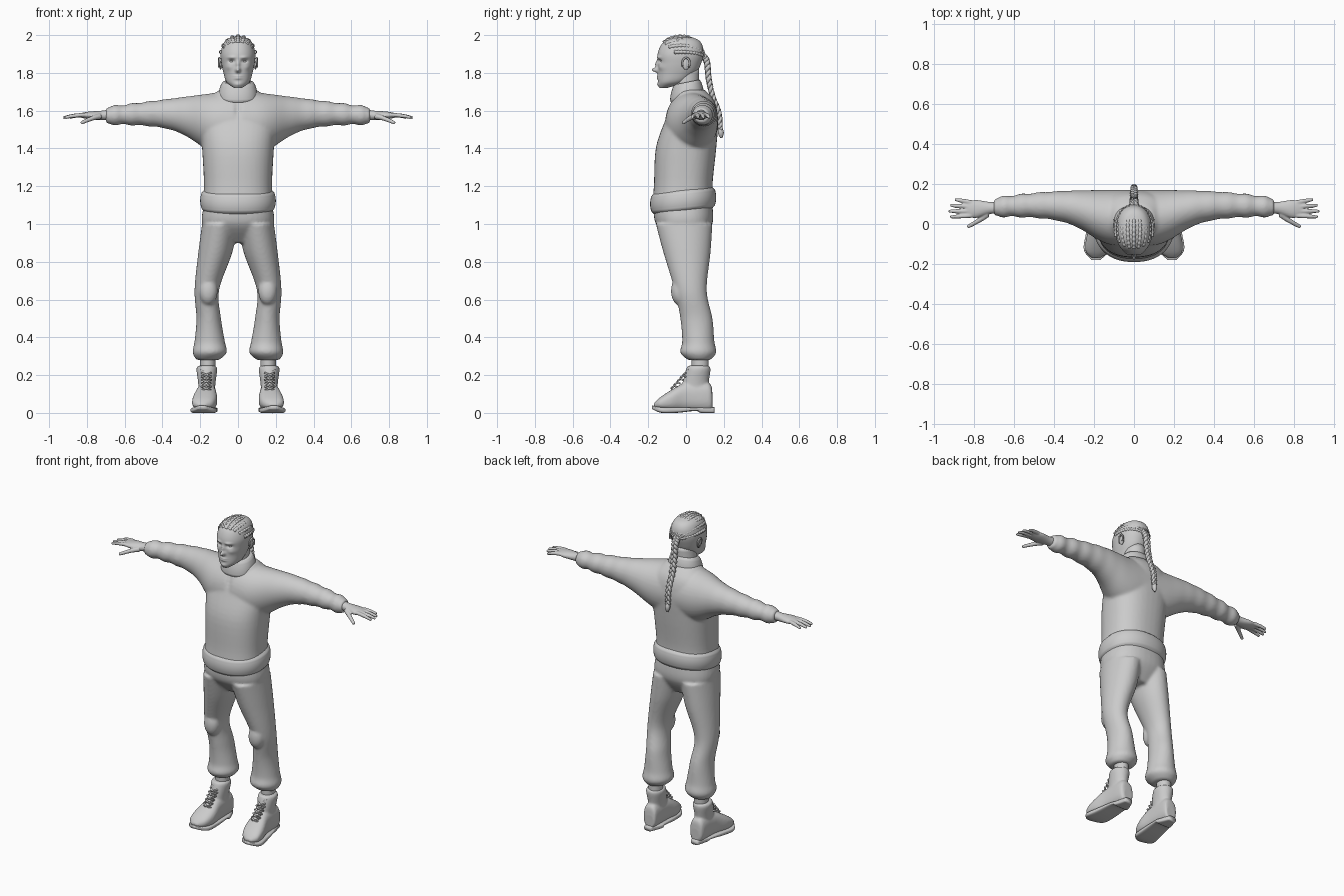
import bpy, bmesh
from math import sin, cos, pi, exp, radians, copysign
from mathutils import Vector, Matrix

if "Cube" in bpy.data.objects:
    bpy.data.objects.remove(bpy.data.objects["Cube"])

grey = bpy.data.materials.new("clay grey")
grey.use_nodes = True
grey.diffuse_color = (.6, .6, .6, 1)
grey.node_tree.nodes["Principled BSDF"].inputs["Base Color"].default_value = grey.diffuse_color

SIDES = {"left": 1, "right": -1}


def spline(rows, steps):
    """Smoothly resample a list of number tuples."""
    result = []
    last = len(rows) - 1
    for i in range(last):
        before, start, end, after = (rows[max(0, min(last, i + k))] for k in (-1, 0, 1, 2))
        for step in range(steps):
            t = step / steps
            result.append([b + t * (c - a) / 2 + t * t * (a - b * 5 / 2 + c * 2 - d / 2)
                           + t ** 3 * ((b - c) * 3 + d - a) / 2
                           for a, b, c, d in zip(before, start, end, after)])
    return result + [list(rows[last])]


def skin(bm, rings):
    """Join rings of points into a closed tube."""
    loops = [[bm.verts.new(point) for point in ring] for ring in rings]
    count = len(loops[0])
    for low, high in zip(loops, loops[1:]):
        for k in range(count):
            nxt = (k + 1) % count
            bm.faces.new((low[k], low[nxt], high[nxt], high[k]))
    bm.faces.new(reversed(loops[0]))
    bm.faces.new(loops[-1])


def loft(bm, axis, rows, side=1, sides=40, steps=5, power=1, tilt=0):
    """Rows hold the axis position, then low and high on the other two axes."""
    u, v = [k for k in range(3) if k != axis]
    rings = []
    for position, u_low, u_high, v_low, v_high in spline(rows, steps):
        ring = []
        for k in range(sides):
            c, s = cos(2 * pi * k / sides), sin(2 * pi * k / sides)
            point = Vector()
            point[axis] = position
            point[u] = (u_low + u_high + (u_high - u_low) * copysign(abs(c) ** power, c)) / 2
            point[v] = (v_low + v_high + (v_high - v_low) * copysign(abs(s) ** power, s)) / 2
            point.z += tilt * point.y
            point.x *= side
            ring.append(point)
        rings.append(ring)
    skin(bm, rings)


def tube(bm, path, radius, reference, sides=8):
    """Round tube along a path; radius is a function of the position along it."""
    points = [Vector(p) for p in path]
    last = len(points) - 1
    rings = []
    for i, point in enumerate(points):
        along = points[min(i + 1, last)] - points[max(i - 1, 0)]
        a = along.cross(Vector(reference)).normalized()
        b = along.cross(a).normalized()
        angles = [2 * pi * k / sides for k in range(sides)]
        rings.append([point + radius(i / last) * (a * cos(q) + b * sin(q)) for q in angles])
    skin(bm, rings)


def ball(bm, centre, size):
    matrix = Matrix.Translation(centre) @ Matrix.Diagonal((*size, 1))
    bmesh.ops.create_uvsphere(bm, u_segments=20, v_segments=12, radius=1, matrix=matrix)


def finish(name, bm, voxel=0, smooth=0):
    """Make the object; a voxel size fuses overlapping pieces into one skin."""
    bmesh.ops.recalc_face_normals(bm, faces=bm.faces[:])
    for face in bm.faces:
        face.smooth = True
    mesh = bpy.data.meshes.new(name)
    bm.to_mesh(mesh)
    bm.free()
    ob = bpy.data.objects.new(name, mesh)
    bpy.context.collection.objects.link(ob)
    if voxel:
        fuse = ob.modifiers.new("fuse", "REMESH")
        fuse.mode, fuse.voxel_size, fuse.use_smooth_shade = "VOXEL", voxel, True
        soften = ob.modifiers.new("soften", "SMOOTH")
        soften.iterations = smooth
        graph = bpy.context.evaluated_depsgraph_get()
        ob.data = bpy.data.meshes.new_from_object(ob.evaluated_get(graph))
        ob.modifiers.clear()
    ob.data.materials.clear()
    ob.data.materials.append(grey)


def wide(z, half_width, front, back):
    return (z, -half_width, half_width, front, back)


def sleeve(x):
    """Sleeve section: deep at the armpit, slim and creased towards the cuff."""
    armpit = 1 / (1 + (x * 4) ** 4)
    crease = sin(x * 70) * x ** 3 / 50
    return (x, .04 - .15 * armpit - crease, .17 - .12 * x ** 3 + crease,
            1.53 - .16 * armpit - crease, 1.71 - .13 * x + crease)


# Sweater: torso and both sleeves fused
bm = bmesh.new()
loft(bm, 2, [wide(1.1, .19, -.18, .15), wide(1.2, .18, -.17, .14), wide(1.4, .19, -.16, .16),
             wide(1.55, .2, -.11, .17), wide(1.65, .16, -.07, .15), wide(1.71, .1, -.05, .1)], power=.85)
for side in SIDES.values():
    loft(bm, 0, [sleeve(k / 50) for k in range(1, 36)], side, steps=2)
finish("sweater", bm, .009, 5)


# Ribbed hem and rolled collar, both tilted down at the front
def band(name, bottom, height, half_width, front, back, roll, taper, tilt):
    bm = bmesh.new()
    rows = []
    for k in range(9):
        t = k / 8
        grow = roll * sin(pi * t) ** .5 - taper * t
        rows.append(wide(bottom + height * t, half_width + grow, front - grow, back + grow))
    loft(bm, 2, rows, sides=64, power=.9, tilt=tilt)
    finish(name, bm)


band("sweater_hem", 1.07, .11, .18, -.17, .14, .02, 0, .1)
band("sweater_collar", 1.66, .09, .1, -.08, .09, .01, .02, .2)

# Trousers: pelvis and both legs fused, with knee pads
bm = bmesh.new()
loft(bm, 2, [wide(1.1, .18, -.17, .14), wide(1, .19, -.16, .14), wide(.9, .12, -.07, .08)], power=.85)
for side in SIDES.values():
    loft(bm, 2, [(1, 0, .19, -.16, .14), (.85, .03, .21, -.12, .13), (.65, .1, .23, -.06, .11),
                 (.5, .09, .22, -.03, .14), (.38, .07, .23, -.02, .15), (.32, .06, .24, -.03, .16),
                 (.28, .1, .22, .01, .13)], side, steps=8)
    ball(bm, (.157 * side, -.035, .645), (.05, .045, .075))
finish("trousers", bm, .009, 4)

for name, side in SIDES.items():
    # Ankle
    bm = bmesh.new()
    loft(bm, 2, [(.2, .12, .2, .03, .12), (.3, .12, .2, .03, .12)], side)
    finish(name + "_ankle", bm)

    # Boot: foot and shaft fused
    bm = bmesh.new()
    loft(bm, 1, [(.14, .13, .19, .02, .1), (.12, .12, .21, .01, .16), (0, .115, .22, .01, .16),
                 (-.08, .11, .24, .01, .12), (-.14, .13, .24, .02, .08), (-.17, .17, .21, .03, .05)],
         side, power=.8)
    loft(bm, 2, [(.08, .12, .21, -.03, .13), (.15, .12, .21, -.02, .12),
                 (.23, .11, .22, 0, .13), (.25, .12, .21, .01, .12)], side)
    finish(name + "_boot", bm, .007, 3)

    # Sole with raised arch and turned-up toe
    bm = bmesh.new()
    loft(bm, 1, [(.15, .14, .19, 0, .03), (.08, .11, .21, 0, .03), (.05, .11, .22, .01, .03),
                 (-.05, .11, .24, 0, .03), (-.13, .12, .25, 0, .03), (-.18, .17, .21, .02, .04)],
         side, power=.5)
    finish(name + "_sole", bm)

    # Laces crossing the tongue
    bm = bmesh.new()
    for i in range(6):
        for slant in (-1, 1):
            path = [(side * (.168 + slant * k * .013), -.078 + .016 * i + k * k / 300,
                     .13 + .018 * i + k / 200) for k in range(-2, 3)]
            tube(bm, path, lambda t: .005, (0, 1, .5))
    finish(name + "_laces", bm)

    # Hand: palm, four fingers and a thumb fused
    bm = bmesh.new()
    loft(bm, 0, [(.66, .05, .11, 1.55, 1.61), (.72, .05, .11, 1.55, 1.6),
                 (.79, .03, .12, 1.555, 1.595), (.84, .04, .11, 1.565, 1.585)], side)
    for i in range(-1, 3):
        reach = .115 - .008 * i * i
        path = [(side * (.81 + reach * t), .064 + i * (.022 + .007 * t), 1.577 - .014 * t * t)
                for t in (k / 6 for k in range(7))]
        tube(bm, path, lambda t: .0115 - .004 * t ** 3, (0, 0, 1))
    thumb = spline([(.73, .05, 1.57), (.77, .02, 1.56), (.83, -.015, 1.535)], 4)
    tube(bm, [(x * side, y, z) for x, y, z in thumb], lambda t: .017 - .008 * t, (0, 0, 1))
    finish(name + "_hand", bm, .0045, 2)

    # Ear: a shallow bowl with a rolled rim
    bm = bmesh.new()
    ball(bm, (.092 * side, 0, 1.847), (.008, .02, .03))
    rim = [k / 3 - .5 for k in range(14)]
    tube(bm, [(side * (.095 + .006 * sin(t / 2)), -.02 * cos(t), 1.85 + .03 * sin(t)) for t in rim],
         lambda t: .005, (1, 0, 0))
    finish(name + "_ear", bm)

# Neck
bm = bmesh.new()
loft(bm, 2, [wide(1.66, .07, -.06, .07), wide(1.82, .06, -.07, .07)])
finish("neck", bm)

# Head, with the face shaped by soft bumps: x, z, width, height, push
bumps = {"nose": (0, 1.815, .011, .013, -.033), "bridge": (0, 1.845, .009, .02, -.015),
         "brow": (.034, 1.882, .02, .008, -.007), "socket": (.034, 1.862, .015, .009, .014),
         "cheek": (.05, 1.83, .018, .016, -.006), "lips": (0, 1.776, .02, .011, -.01),
         "mouth": (0, 1.776, .022, .002, .008), "chin": (0, 1.738, .02, .012, -.007)}
bm = bmesh.new()
loft(bm, 2, [wide(1.72, .02, -.14, -.1), wide(1.75, .06, -.147, 0), wide(1.8, .077, -.147, .055),
             wide(1.85, .088, -.148, .08), wide(1.9, .092, -.15, .093), wide(1.95, .08, -.13, .085),
             wide(1.98, .056, -.095, .055), wide(1.996, .01, -.04, -.01)], sides=96, steps=14, power=.92)
for vert in bm.verts:
    x, y, z = vert.co
    if y < -.04:
        for a, b, width, height, push in bumps.values():
            vert.co.y += push * exp(-((abs(x) - a) / width) ** 2 - ((z - b) / height) ** 2)
finish("head", bm)

# Eyes
bm = bmesh.new()
for side in SIDES.values():
    ball(bm, (.033 * side, -.12, 1.862), (.014, .014, .011))
finish("eyes", bm)

# Cornrows running back over the scalp to one gathering point
bm = bmesh.new()
for i in range(-4, 5):
    turn = radians(19 * i)
    start = radians(42 + 2 * i * i)
    path = []
    for k in range(49):
        t = start + (3 - start) * k / 48
        path.append((.093 * sin(t) * sin(turn), -.028 - .122 * cos(t), 1.884 + .11 * sin(t) * cos(turn)))
    tube(bm, path, lambda t: .01 + .002 * sin(t * 75) - .003 * t, (cos(turn), 0, -sin(turn)))
finish("cornrows", bm)

# Long three-strand braid with a tied tuft
bm = bmesh.new()
spine = spline([(.085, 1.9), (.11, 1.86), (.12, 1.77), (.14, 1.68), (.175, 1.59), (.182, 1.5)], 14)
for strand in range(3):
    path = []
    for i, (y, z) in enumerate(spine):
        slim = 1 - i / len(spine) / 3
        phase = i / 2 + strand * 2 * pi / 3
        path.append((.013 * slim * sin(phase), y + .007 * slim * sin(2 * phase), z))
    tube(bm, path, lambda t: .0125 - .004 * t, (1, 0, 0))
tube(bm, [(0, .182 + k / 2000, 1.51 - k / 200) for k in range(12)],
     lambda t: .01 + .008 * sin(pi * t) - .005 * t, (1, 0, 0))
finish("braid", bm)
